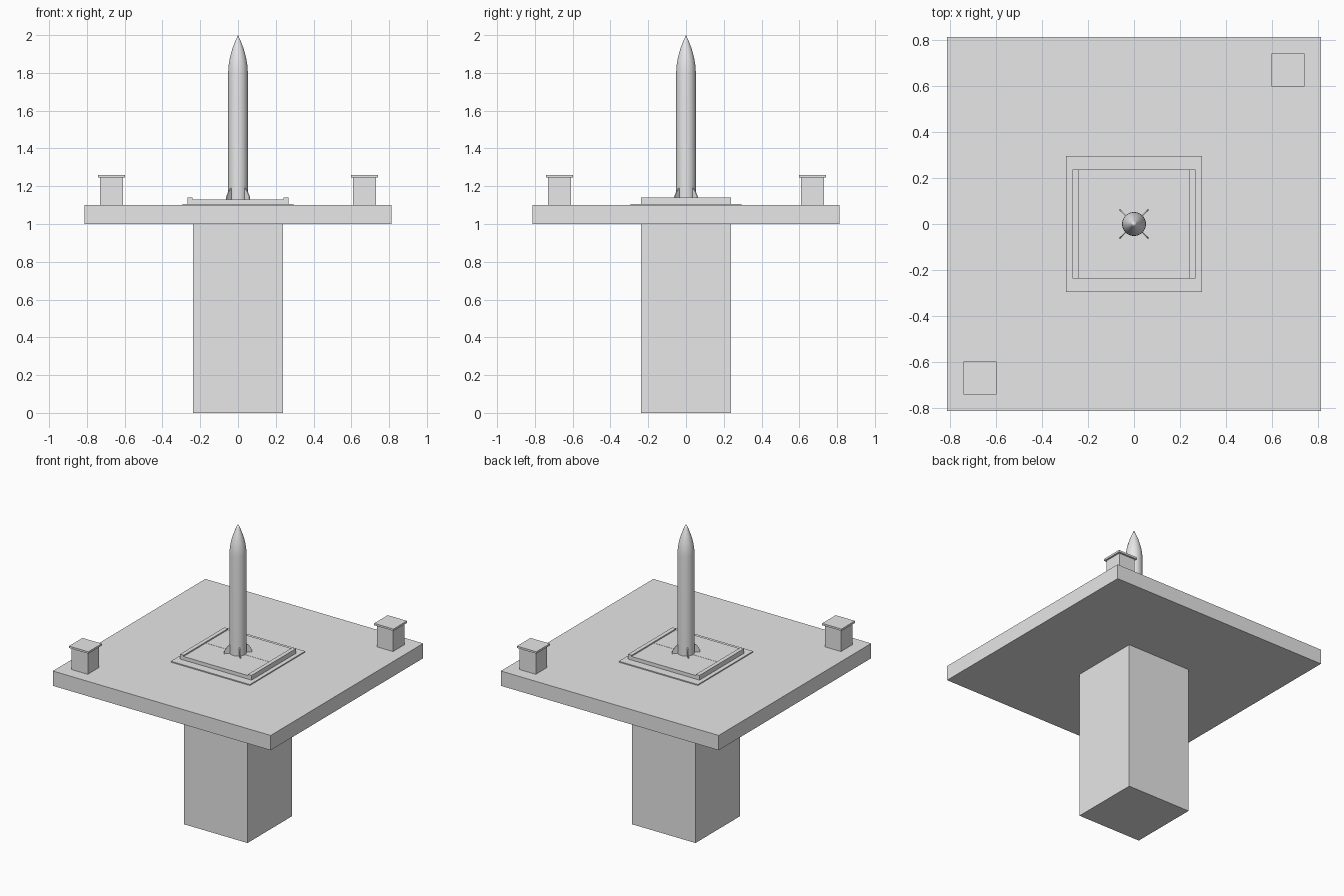
import bpy, bmesh, math
from mathutils import Matrix

if "Cube" in bpy.data.objects:
    bpy.data.objects.remove(bpy.data.objects["Cube"])

grey = bpy.data.materials.new("concrete_grey")
grey.diffuse_color = (0.8, 0.8, 0.8, 1)
grey.use_nodes = True
grey.node_tree.nodes["Principled BSDF"].inputs["Base Color"].default_value = grey.diffuse_color


def finish(name, bm):
    bmesh.ops.recalc_face_normals(bm, faces=bm.faces)
    mesh = bpy.data.meshes.new(name)
    bm.to_mesh(mesh)
    bm.free()
    mesh.materials.append(grey)
    obj = bpy.data.objects.new(name, mesh)
    bpy.context.collection.objects.link(obj)
    return obj


def box(name, x0, x1, y0, y1, z0, z1):
    bm = bmesh.new()
    bmesh.ops.create_cube(bm, size=1)
    for v in bm.verts:
        v.co = (x1 if v.co.x > 0 else x0,
                y1 if v.co.y > 0 else y0,
                z1 if v.co.z > 0 else z0)
    return finish(name, bm)


# Underground shaft and ground slab
box("shaft", -0.237, 0.237, -0.237, 0.237, 0, 1.0)
box("ground_slab", -0.813, 0.813, -0.813, 0.813, 1.0, 1.1)

# Hatch: thin frame, two leaves meeting along the middle, raised side rails
box("hatch_frame", -0.295, 0.295, -0.295, 0.295, 1.1, 1.107)
for s, side in ((-1, "front"), (1, "back")):
    ys = sorted((s * 0.001, s * 0.237))
    box("hatch_leaf_" + side, -0.24, 0.24, *ys, 1.107, 1.131)
for s, side in ((-1, "left"), (1, "right")):
    xs = sorted((s * 0.24, s * 0.267))
    box("hatch_rail_" + side, *xs, -0.237, 0.237, 1.107, 1.139)

# Vent posts with flat caps on opposite corners
for s, side in ((-1, "front"), (1, "back")):
    a, b = sorted((s * 0.61, s * 0.73))
    box("vent_post_" + side, a, b, a, b, 1.1, 1.247)
    a, b = sorted((s * 0.598, s * 0.742))
    box("vent_cap_" + side, a, b, a, b, 1.247, 1.26)

# Rocket body with a rounded pointed nose, turned around z
R, BASE, SHOULDER, TOP = 0.052, 1.131, 1.8, 2.0
profile = [(0, BASE), (R, BASE), (R, SHOULDER)]
for i in range(1, 9):
    t = i / 8
    profile.append((R * (1 - t ** 1.9), SHOULDER + (TOP - SHOULDER) * t))
bm = bmesh.new()
vs = [bm.verts.new((r, 0, z)) for r, z in profile]
es = [bm.edges.new(p) for p in zip(vs, vs[1:])]
bmesh.ops.spin(bm, geom=vs + es, cent=(0, 0, 0), axis=(0, 0, 1),
               angle=2 * math.pi, steps=32, use_duplicate=False)
bmesh.ops.remove_doubles(bm, verts=bm.verts, dist=0.0001)
rocket = finish("rocket_body", bm)
bpy.context.view_layer.objects.active = rocket
rocket.select_set(True)
bpy.ops.object.shade_smooth_by_angle(angle=math.radians(30))

# Four swept tail fins on the diagonals
for k in range(4):
    bm = bmesh.new()
    outline = [(0.045, BASE), (0.088, BASE), (0.084, 1.15), (0.066, 1.178), (0.045, 1.195)]
    face = bm.faces.new([bm.verts.new((r, -0.003, z)) for r, z in outline])
    ext = bmesh.ops.extrude_face_region(bm, geom=[face])["geom"]
    bmesh.ops.translate(bm, vec=(0, 0.006, 0),
                        verts=[g for g in ext if isinstance(g, bmesh.types.BMVert)])
    bm.transform(Matrix.Rotation(math.radians(45 + 90 * k), 4, 'Z'))
    finish("tail_fin_%d" % (k + 1), bm)
